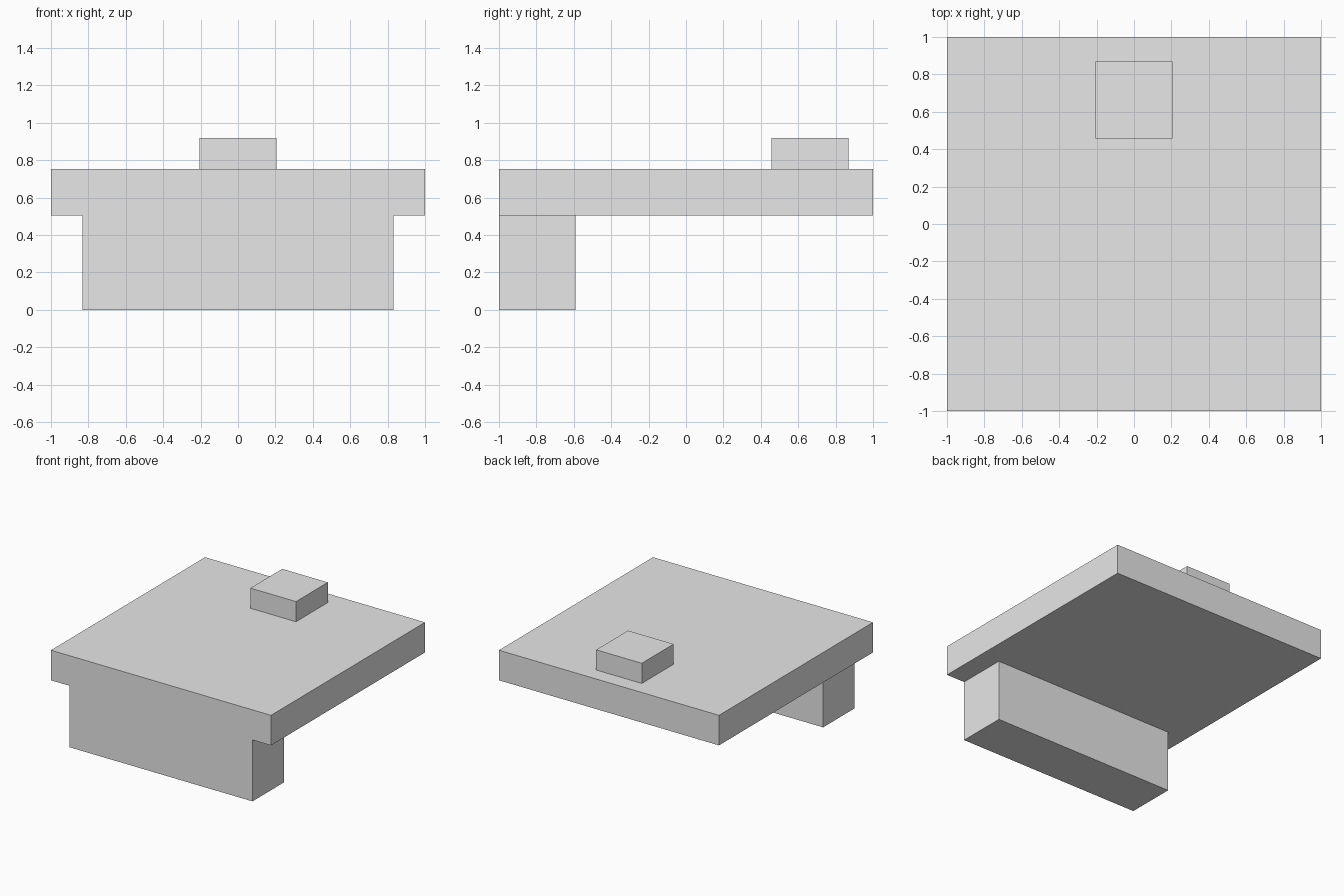
import bpy

default_cube = bpy.data.objects.get("Cube")
if default_cube:
    bpy.data.objects.remove(default_cube, do_unlink=True)

# Single flat grey
grey = bpy.data.materials.new("light_grey")
grey.use_nodes = True
colour = (0.8, 0.8, 0.8, 1)
grey.diffuse_color = colour
grey.node_tree.nodes["Principled BSDF"].inputs["Base Color"].default_value = colour


def box(name, low, high):
    """Add a block spanning two opposite corners."""
    centre = [(a + b) / 2 for a, b in zip(low, high)]
    bpy.ops.mesh.primitive_cube_add(size=1, location=centre)
    obj = bpy.context.object
    obj.name = name
    obj.scale = [b - a for a, b in zip(low, high)]
    bpy.ops.object.transform_apply(location=False, rotation=False, scale=True)
    obj.data.materials.append(grey)
    return obj


# Square slab on top
box("slab", (-1, -1, 0.505), (1, 1, 0.752))

# Wide support under the front edge
box("front_support", (-0.832, -1, 0), (0.832, -0.592, 0.505))

# Small raised block near the back
box("raised_block", (-0.207, 0.457, 0.752), (0.207, 0.87, 0.918))
